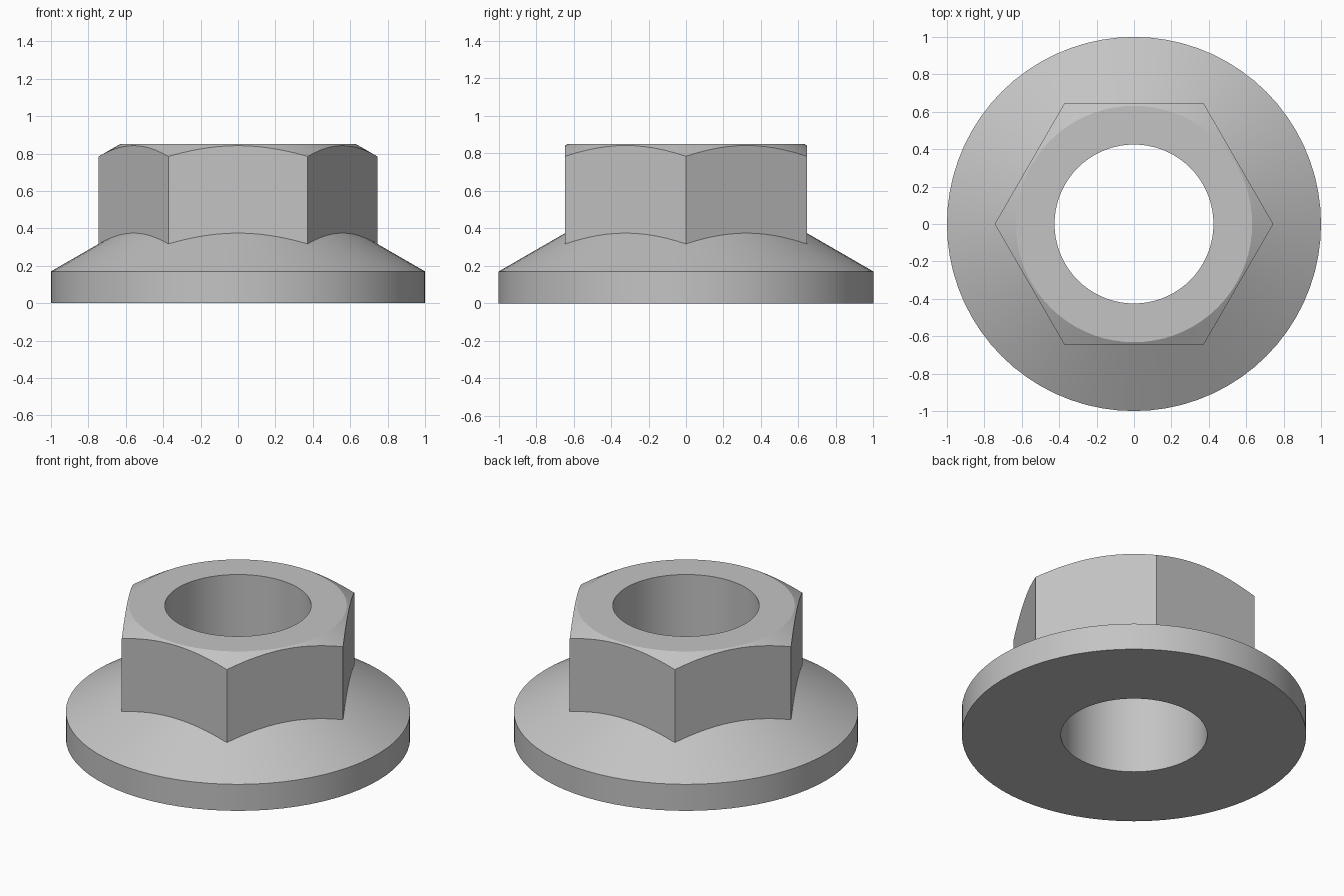
import bpy
import bmesh
from math import cos, radians, sin, tan, pi

cube = bpy.data.objects.get("Cube")
if cube:
    bpy.data.objects.remove(cube, do_unlink=True)

SEGMENTS = 72
BORE, FLANGE, APOTHEM, TOP_CIRCLE = 0.425, 1.0, 0.645, 0.632
RIM, TOP = 0.17, 0.85
SLOPE = tan(radians(30))

# Plain steel
steel = bpy.data.materials.new("steel grey")
steel.use_nodes = True
colour = (0.55, 0.55, 0.55, 1)
steel.diffuse_color = colour
steel.node_tree.nodes["Principled BSDF"].inputs["Base Color"].default_value = colour


def profile(angle):
    """Radius and height outline of the nut at one angle around its axis."""
    hexagon = APOTHEM / cos(angle % (pi / 3) - pi / 6)
    return [
        (BORE, 0), (FLANGE, 0), (FLANGE, RIM),
        (hexagon, RIM + (FLANGE - hexagon) * SLOPE),   # foot on the conical flange
        (hexagon, TOP - (hexagon - TOP_CIRCLE) * SLOPE),  # chamfered corner
        (TOP_CIRCLE, TOP), (BORE, TOP),
    ]


# Sweep the changing outline around the axis
bm = bmesh.new()
columns = []
for i in range(SEGMENTS):
    a = 2 * pi * i / SEGMENTS
    columns.append([bm.verts.new((r * cos(a), r * sin(a), z)) for r, z in profile(a)])
for i, here in enumerate(columns):
    after = columns[(i + 1) % SEGMENTS]
    for j in range(len(here)):
        k = (j + 1) % len(here)
        bm.faces.new((here[j], after[j], after[k], here[k]))
bmesh.ops.recalc_face_normals(bm, faces=bm.faces)

mesh = bpy.data.meshes.new("flange_nut")
bm.to_mesh(mesh)
bm.free()
mesh.materials.append(steel)
nut = bpy.data.objects.new("flange_nut", mesh)
bpy.context.collection.objects.link(nut)

# Smooth round walls with crisp edges
bpy.ops.object.select_all(action="DESELECT")
nut.select_set(True)
bpy.context.view_layer.objects.active = nut
bpy.ops.object.shade_smooth_by_angle(angle=radians(20))
